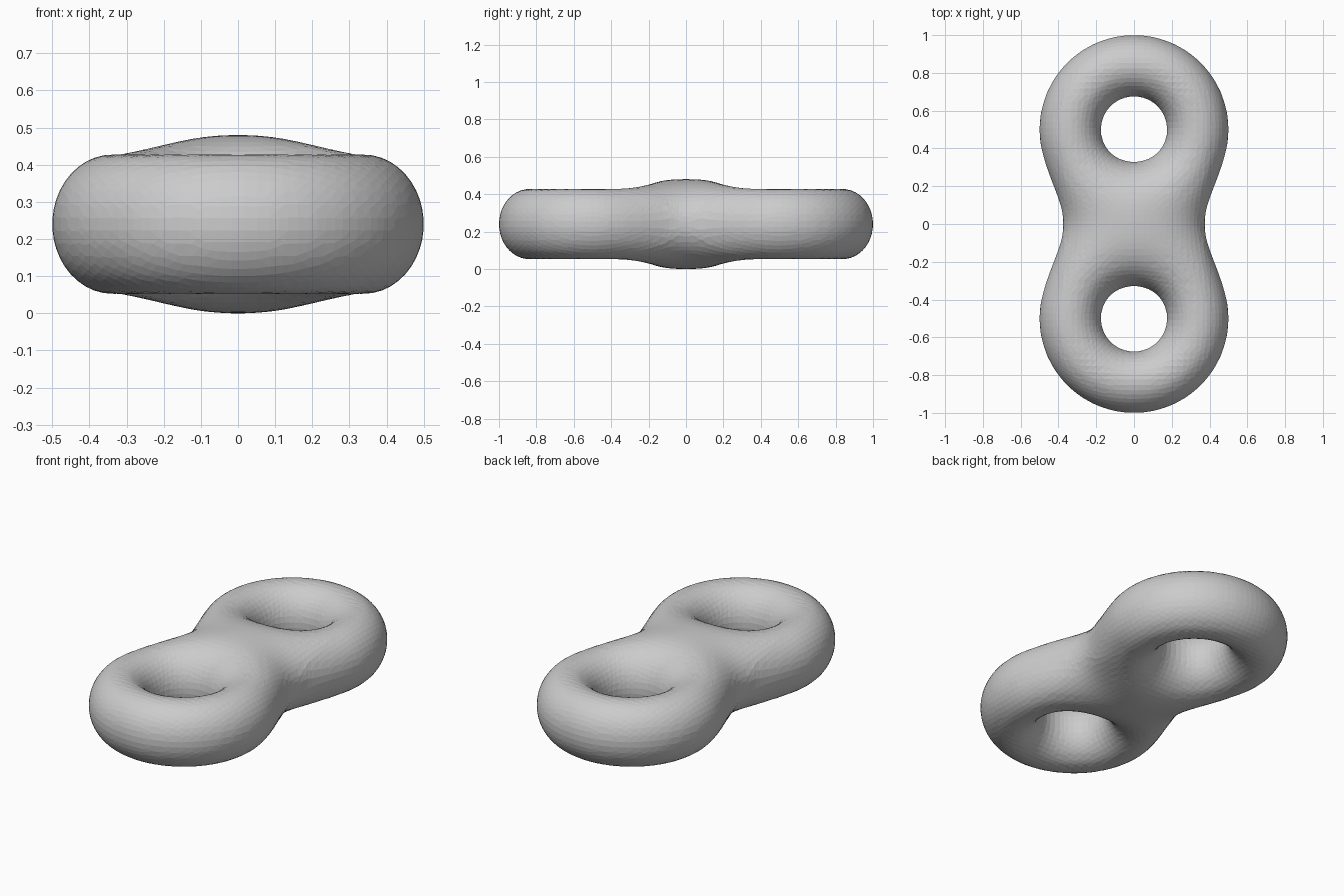
import bpy, bmesh, math
from mathutils import Vector

if "Cube" in bpy.data.objects:
    bpy.data.objects.remove(bpy.data.objects["Cube"], do_unlink=True)

RING, TUBE, TALL = 0.3375, 0.1625, 1.154   # ring radius, tube radius, tube height ratio
OFFSET, MID_Z = 0.5, 0.24                  # ring centres at y = +-OFFSET


def ring_distance(p, cy):
    return math.hypot(math.hypot(p.x, p.y - cy) - RING, p.z / TALL) - TUBE


def field(p):
    """Two rings melted together by a smooth union, wider at the waist."""
    a, b = ring_distance(p, OFFSET), ring_distance(p, -OFFSET)
    k = 0.406 + 0.094 * min(1, (p.x / 0.37) ** 2)
    h = max(k - abs(a - b), 0) / k
    return min(a, b) - h * h * k / 4


def pull_to_surface(bm, steps):
    e = 0.001
    axes = [Vector((e, 0, 0)), Vector((0, e, 0)), Vector((0, 0, e))]
    for v in bm.verts:
        for _ in range(steps):
            g = Vector([(field(v.co + d) - field(v.co - d)) / (2 * e) for d in axes])
            v.co -= g * (field(v.co) / max(g.length_squared, 0.1))


# Rough body: two rings and a central lump
parts = []
for cy in (-OFFSET, OFFSET):
    bpy.ops.mesh.primitive_torus_add(location=(0, cy, 0), major_radius=RING,
                                     minor_radius=TUBE, major_segments=64, minor_segments=32)
    parts.append(bpy.context.object)
    parts[-1].scale.z = TALL
bpy.ops.mesh.primitive_uv_sphere_add(radius=1, segments=48, ring_count=24)
parts.append(bpy.context.object)
parts[-1].scale = (0.36, 0.22, 0.235)

bpy.ops.object.select_all(action='DESELECT')
for part in parts:
    part.select_set(True)
body = parts[0]
bpy.context.view_layer.objects.active = body
bpy.ops.object.join()
bpy.ops.object.transform_apply(location=True, rotation=True, scale=True)
body.name = body.data.name = "double_ring_body"

# Fuse into one even skin
remesh = body.modifiers.new("fuse", 'REMESH')
remesh.mode = 'VOXEL'
remesh.voxel_size = 0.035
bpy.ops.object.modifier_apply(modifier=remesh.name)

# Relax the skin onto the blended surface
bm = bmesh.new()
bm.from_mesh(body.data)
for _ in range(6):
    pull_to_surface(bm, 2)
    bmesh.ops.smooth_vert(bm, verts=bm.verts, factor=0.5,
                          use_axis_x=True, use_axis_y=True, use_axis_z=True)
pull_to_surface(bm, 4)
bmesh.ops.triangulate(bm, faces=bm.faces)
bmesh.ops.translate(bm, verts=bm.verts, vec=(0, 0, MID_Z))
bmesh.ops.recalc_face_normals(bm, faces=bm.faces)
for f in bm.faces:
    f.smooth = False
    f.material_index = 0
bm.to_mesh(body.data)
bm.free()

# Plain grey finish
grey = bpy.data.materials.new("light_grey")
grey.use_nodes = True
colour = (0.6, 0.6, 0.6, 1)
grey.diffuse_color = colour
grey.node_tree.nodes["Principled BSDF"].inputs["Base Color"].default_value = colour
body.data.materials.clear()
body.data.materials.append(grey)
